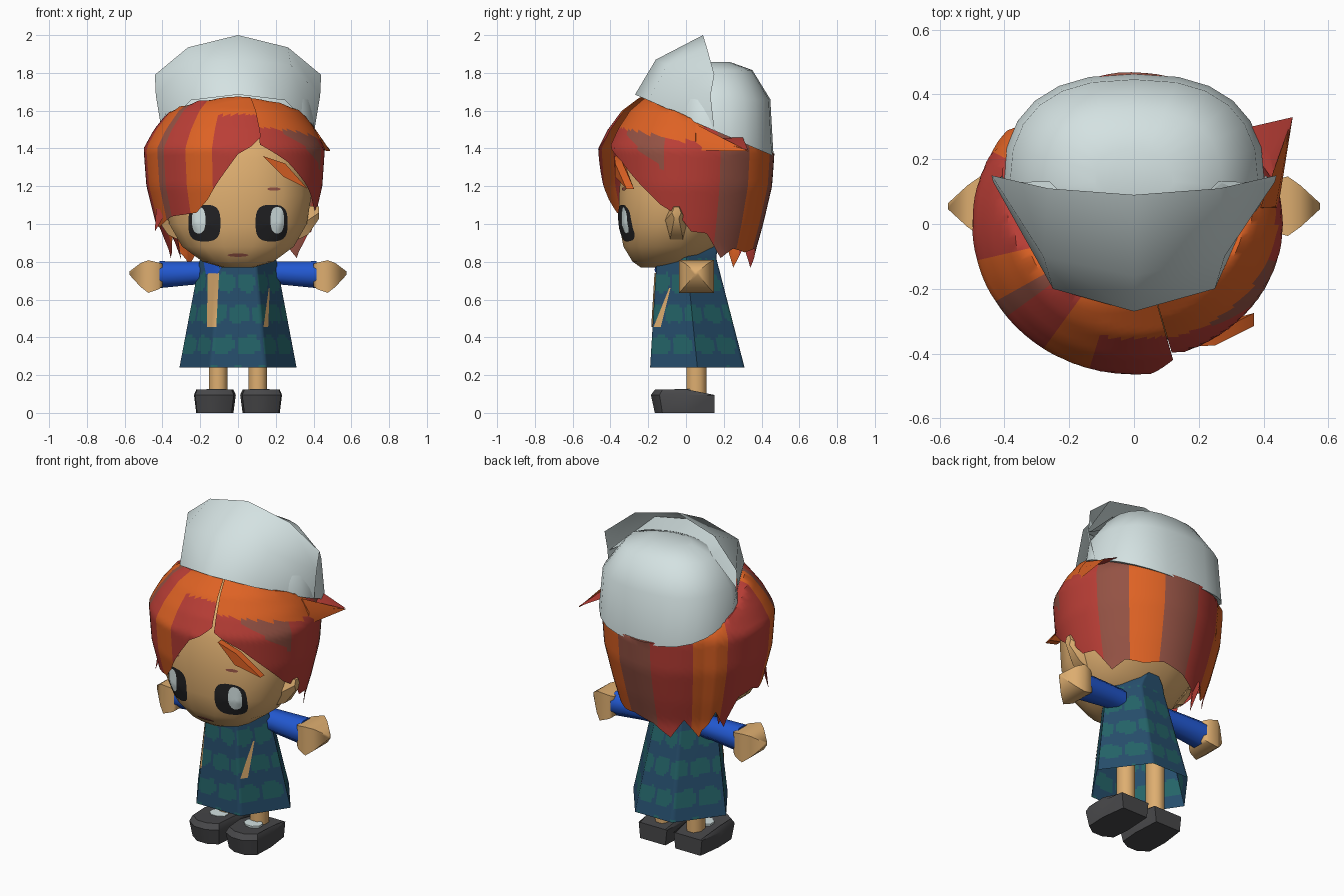
import bpy, bmesh, math
from mathutils import Vector
from mathutils.bvhtree import BVHTree

if "Cube" in bpy.data.objects:
    bpy.data.objects.remove(bpy.data.objects["Cube"])


def material(name, r, g, b):
    m = bpy.data.materials.new(name)
    m.diffuse_color = (*[((c / 255 + 0.055) / 1.055) ** 2.4 for c in (r, g, b)], 1)
    m.use_nodes = True
    m.node_tree.nodes["Principled BSDF"].inputs["Base Color"].default_value = m.diffuse_color
    return m


HAT = material("pale grey", 212, 226, 226)
ORANGE = material("orange hair", 222, 98, 36)
RED = material("red hair", 186, 62, 54)
BROWN = material("brown hair", 148, 82, 68)
SKIN = material("skin", 222, 174, 112)
BLUE = material("blue sleeve", 34, 88, 208)
NAVY = material("navy cloth", 38, 78, 108)
TEAL = material("teal patch", 36, 100, 104)
GREY = material("charcoal", 72, 72, 74)
BLACK = material("near black", 34, 34, 36)


def build(name, verts, faces, mats, rule=None, angle=35):
    """Mesh object, coloured per face by rule(face index, face centre)."""
    me = bpy.data.meshes.new(name)
    me.from_pydata(verts, [], faces)
    for m in mats:
        me.materials.append(m)
    if rule:
        for p in me.polygons:
            p.material_index = rule(p.index, p.center)
    ob = bpy.data.objects.new(name, me)
    bpy.context.collection.objects.link(ob)
    bm = bmesh.new()
    bm.from_mesh(me)
    bmesh.ops.recalc_face_normals(bm, faces=bm.faces)
    bm.to_mesh(me)
    bm.free()
    bpy.ops.object.select_all(action='DESELECT')
    ob.select_set(True)
    bpy.context.view_layer.objects.active = ob
    bpy.ops.object.shade_smooth_by_angle(angle=math.radians(angle))
    return ob


def loft(rings, closed=True, caps=(True, True)):
    """Verts and faces of a skin stretched over equal-length rings."""
    n = len(rings[0])
    verts = [v for r in rings for v in r]
    faces = [(i * n + j, i * n + (j + 1) % n, (i + 1) * n + (j + 1) % n, (i + 1) * n + j)
             for i in range(len(rings) - 1) for j in range(n if closed else n - 1)]
    if caps[0]:
        faces.append(tuple(range(n))[::-1])
    if caps[1]:
        faces.append(tuple(range(len(verts) - n, len(verts))))
    return verts, faces


def power(v, p):
    return math.copysign(abs(v) ** p, v)


def ring(z, w, y0, y1, n, p=1.0):
    """Horizontal ring of half width w between y0 and y1; p < 1 is boxier."""
    angles = [2 * math.pi * (k + .5) / n for k in range(n)]
    return [(power(math.cos(a), p) * w, (y0 + y1) / 2 + power(math.sin(a), p) * (y1 - y0) / 2, z) for a in angles]


def lerp(table, x):
    for (x0, y0), (x1, y1) in zip(table, table[1:]):
        if x <= x1:
            return y0 + (y1 - y0) * max(0, x - x0) / (x1 - x0)
    return table[-1][1]


# Head and neck
head_rows = [(.77, .08, -.24, -.06), (.80, .19, -.285, .04), (.88, .30, -.335, .15), (1.0, .37, -.36, .24),
             (1.15, .395, -.36, .30), (1.35, .385, -.345, .33), (1.46, .34, -.29, .32), (1.54, .22, -.2, .2)]
head_mesh = loft([ring(*r, 16, .85) for r in head_rows])
build("head", *head_mesh, [SKIN], angle=50)
build("neck", *loft([ring(z, .07, -.06, .08, 8) for z in (.74, .92)]), [SKIN])
bvh = BVHTree.FromPolygons(*head_mesh)


def decal(name, cx, cz, rx, rz, mat, lift, p=1.0):
    """Thin rounded plate laid over the face."""
    rings = []
    for s in (.02, .25, .5, .75, 1):
        r = []
        for x, z, _ in ring(0, rx * s, -rz * s, rz * s, 24, p):
            hit = bvh.ray_cast(Vector((cx + x, -2, cz + z)), Vector((0, 1, 0)))[0]
            r.append((cx + x, (hit.y if hit else -.2) - lift, cz + z))
        rings.append(r)
    build(name, *loft(rings, caps=(True, False)), [mat], angle=60)


for s, side in ((-1, "left"), (1, "right")):
    decal(side + "_eye", s * .178, 1.005, .085, .097, BLACK, .005, .65)
    decal(side + "_eye_shine", s * .208, 1.02, .036, .07, HAT, .0095, .8)
    decal(side + "_brow", s * .19, 1.185, .035, .009, BROWN, .005)
    # Ears
    ear = [[(s * x, -.05 + r * .06 * math.cos(k * math.pi / 3), z + r * .09 * math.sin(k * math.pi / 3))
            for k in range(6)] for x, r, z in ((.31, 1.1, 1.0), (.37, 1, 1.02), (.43, .4, 1.06))]
    build(side + "_ear", *loft(ear), [SKIN])

    # Arms: sleeve and pointed square mitten, as rings along x
    def arm(rows, n):
        return loft([[(s * x, .055 + ry * math.cos((k + .5) * 2 * math.pi / n),
                       z + rz * math.sin((k + .5) * 2 * math.pi / n)) for k in range(n)] for x, ry, rz, z in rows])
    build(side + "_sleeve", *arm([(.15, .065, .065, .74), (.23, .07, .066, .74), (.415, .08, .077, .732)], 8),
          [BLUE], angle=60)
    build(side + "_hand", *arm([(.40, .09, .085, .73), (.42, .11, .1, .725), (.475, .13, .122, .722),
                                (.515, .09, .09, .73), (.575, .012, .012, .74)], 4), [SKIN], angle=60)
    # Legs
    leg = [[(s * .105 + x, y, z) for x, y, _ in ring(0, .053, -.003, .113, 8)] for z in (.08, .45)]
    build(side + "_leg", *loft(leg), [SKIN], angle=60)
    # Shoes: one outline, wider and longer at the top
    outline = [(.03, .15), (.02, -.02), (.03, -.14), (.09, -.172), (.16, -.172), (.22, -.13), (.225, 0), (.205, .15)]

    def sole(z, grow, back):
        return [(s * (.125 + (x - .125) * grow), y * (grow if y < 0 else 1), z + back * max(0, y) / .15)
                for x, y in outline]
    build(side + "_shoe", *loft([sole(0, .96, 0), sole(.095, 1.08, 0), sole(.125, .95, -.03)]), [GREY])
    build(side + "_shoe_lining", *loft([[(s * .115 + x, y, z) for x, y, _ in ring(0, .055, -.065, .03, 8)]
                                        for z in (.115, .127)]), [HAT])
decal("mouth", 0, .835, .055, .009, BROWN, .005)

# Dress: open six-sided cone with rows of rounded patches
E = 16
N, CORNER = 6 * E, .47
dress_rows = [(.24, .31, -.19, .31), (.82, .2, -.155, .16), (.86, .17, -.13, .165), (.93, .06, .03, .17)]
levels = [.24 + .0145 * i for i in range(41)] + [.86, .93]
corners = [(-CORNER, -1), (CORNER, -1), (1, 0), (.4, 1), (-.4, 1), (-1, 0)]


def dress_size(z):
    return [lerp([(r[0], r[i]) for r in dress_rows], z) for i in (1, 2, 3)]


def dress_ring(z):
    w, y0, y1 = dress_size(z)
    pts = []
    for (ax, ay), (bx, by) in zip(corners, corners[1:] + corners[:1]):
        for k in range(E):
            t = k / E
            pts.append((w * (ax + (bx - ax) * t), (y0 + y1) / 2 + (y1 - y0) / 2 * (ay + (by - ay) * t), z))
    return pts


def patch(i, c):
    if c.z > .84:
        return 0
    row = round((c.z - .36) / .165)
    dz = (c.z - .36 - row * .165) / .048
    u = ((i % N) / N * 12 + (.5 if row % 2 else .15)) % 1
    du = (u - .5) / .41
    wobble = .14 * math.sin((i % N) * .9 + row * 2)
    return int(abs(du) ** 4 + abs(dz + wobble) ** 4 < 1)


build("dress", *loft([dress_ring(z) for z in levels], caps=(False, True)), [NAVY, TEAL], patch, angle=60)


def front_plate(name, low, high, mat):
    """Thin strip following the front of the dress; low and high are (x0, x1, z)."""
    def point(x, z):
        w, y0, y1 = dress_size(z)
        depth = 1 - max(0, abs(x / w) - CORNER) / (1 - CORNER)
        return (x, (y0 + y1) / 2 - depth * (y1 - y0) / 2 - .007, z)
    rows = []
    for i in range(9):
        a, b, z = [low[k] + (high[k] - low[k]) * i / 8 for k in range(3)]
        rows.append([point(a + (b - a) * j / 4, z) for j in range(5)])
    build(name, *loft(rows, False, (False, False)), [mat], angle=60)


front_plate("left_ribbon", (-.165, -.115, .455), (-.16, -.10, .74), SKIN)
front_plate("right_ribbon", (.135, .16, .455), (.163, .168, .66), SKIN)
front_plate("collar_patch", (-.17, -.11, .735), (-.185, -.06, .815), BLUE)


# Hair: one shell trimmed by a hat plane above and a jagged hem below
def hat_plane(y):
    return 1.574 - .43 * y


hem = [(-75, 1.42), (-55, 1.33), (-38, 1.22), (-20, 1.10), (-5, 1.04), (4, .96), (16, .95), (30, .82), (42, .87),
       (58, .85), (76, .87), (96, .84), (112, .77), (124, .88), (137, .77), (147, .93), (156, .82),
       (166, 1.0), (180, 1.02), (194, .98), (204, 1.0), (218, 1.04), (231, 1.05), (241, 1.06), (250, 1.13),
       (258, 1.23), (270, 1.37), (278, 1.41), (285, 1.46)]
size = [(.75, .78), (.85, .78), (1.0, .87), (1.2, .97), (1.4, 1.0), (1.5, .89), (1.6, .73), (1.68, .5)]
stripes = [(22, 1), (47, 2), (73, 0), (101, 2), (129, 1), (152, 0), (195, 1), (212, 0), (218, 2), (237, 1),
           (254, 0), (286, 1)]


def hair_point(deg, z):
    a = math.radians(deg)
    c, s = math.cos(a), math.sin(a)
    k = lerp(size, z)
    rx = .5 if deg > 140 else .46
    ry = .47 if s > 0 else (.465 if deg > 90 else .42)
    return (c * rx * k, s * ry * k, min(z, hat_plane(s * ry * k)))


degs = [a[0] + (b[0] - a[0]) * k / 4 for a, b in zip(hem, hem[1:]) for k in range(4)] + [285]
hair_rings = [[(0, 0, 1.57)] * len(degs)]
for i in range(25):
    hair_rings.append([hair_point(d, 1.68 + (lerp(hem, d) - 1.68) * i / 24) for d in degs])


def stripe(i, c):
    n = len(degs) - 1
    d = (degs[i % n] + degs[i % n + 1]) / 2
    band = c.z - 1.44 + .2 * c.y
    if d < 12 and band > 0:
        return 0
    if -64 < d < -15 and -.08 < band + .004 * (d + 40):
        return 2
    if d > 250 and c.z > 1.58:
        return 0
    return next(m for lim, m in stripes if d < lim)


build("hair", *loft(hair_rings, False, (False, False)), [ORANGE, RED, BROWN], stripe)


# Loose locks: flat tapered spikes (root a, root b, tip)
def lock(name, a, b, tip, mat):
    mid = (Vector(a) + Vector(b)) / 2
    out = Vector((mid.x, mid.y, 0)).normalized() * .02
    build(name, [a, b, tip, tuple(mid + out), tuple(mid - out)],
          [(0, 3, 2), (3, 1, 2), (1, 4, 2), (4, 0, 2), (0, 4, 1, 3)], [mat])


lock("side_lock", (.39, .05, 1.53), (.445, .05, 1.39), (.49, .33, 1.385), ORANGE)
lock("side_lock_top", (.36, .3, 1.46), (.44, .12, 1.45), (.49, .33, 1.39), RED)
lock("left_front_lock", (-.33, -.23, 1.15), (-.43, -.12, 1.15), (-.44, -.16, .96), RED)
lock("left_nape_lock", (-.37, .05, 1.0), (-.33, .2, 1.0), (-.3, .12, .81), RED)
# Lock lying across the brow
brow_lock = [(.13, -.36, 1.36), (.25, -.355, 1.32), (.37, -.295, 1.185), (.24, -.355, 1.25)]
build("brow_lock", *loft([[(x, y + d, z) for x, y, z in brow_lock] for d in (-.02, .02)]), [ORANGE])


# Hat: rounded crown behind and a tall turned-up brim in front
def crown_ring(k, z, cy, n=24):
    pts = []
    for i in range(n):
        a = 2 * math.pi * i / n
        back = math.sin(a) >= -1e-6
        x = .40 * k * power(math.cos(a), .8 if back else 1)
        y = cy + (power(math.sin(a), .8) * .34 if back else math.sin(a) * .23) * k
        pts.append((x, y, z if z else hat_plane(y) - .015))
    return pts


build("hat_crown", *loft([crown_ring(1.01, 0, .12), crown_ring(.96, 1.66, .12), crown_ring(.68, 1.815, .12),
                          crown_ring(.3, 1.858, .13)]), [HAT], angle=60)
half = [[(.405, .15, 1.5), (.25, -.2, 1.655), (0, -.27, 1.685)],
        [(.435, .13, 1.68), (.28, -.1, 1.84), (0, -.16, 1.87)],
        [(.44, .15, 1.79), (.265, .11, 1.935), (0, .09, 2.0)]]
brim = [r + [(-x, y, z) for x, y, z in r[1::-1]] for r in half]
build("hat_brim", *loft(brim, False, (False, False)), [HAT], angle=60)
# Lining that closes the gap between brim and crown
inner = [[(x * .98, y * .98, z - .01) for x, y, z in brim[1]], [(x * .6, y * .4 + .08, 1.83) for x, y, z in brim[1]]]
build("hat_lining", *loft(inner, False, (False, False)), [HAT], angle=60)
